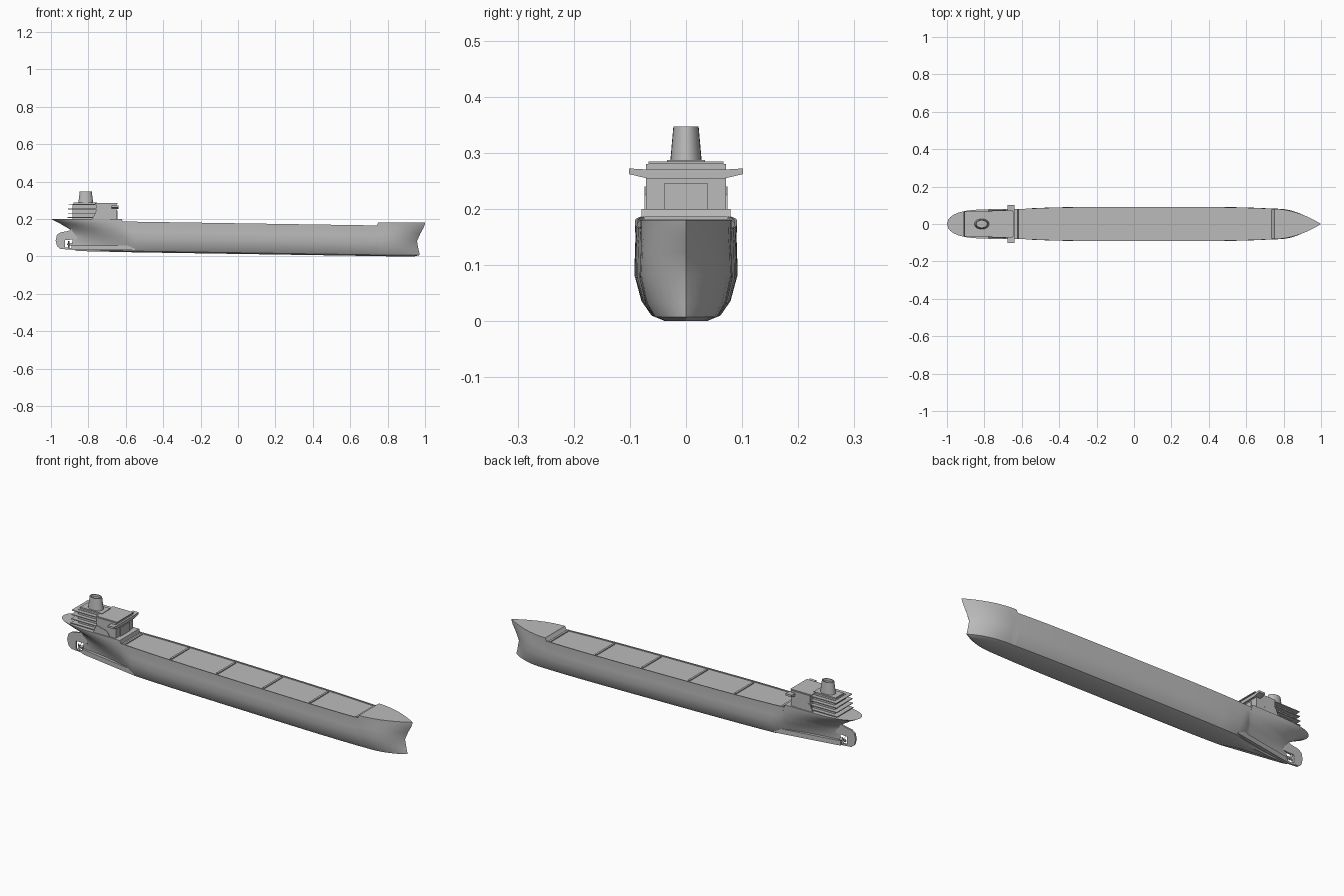
import bpy, bmesh, math
from mathutils import Matrix

cube = bpy.data.objects.get("Cube")
if cube:
    bpy.data.objects.remove(cube, do_unlink=True)

GREY = (0.5, 0.5, 0.5, 1)
grey = bpy.data.materials.new("plain_grey")
grey.use_nodes = True
grey.diffuse_color = GREY
grey.node_tree.nodes["Principled BSDF"].inputs["Base Color"].default_value = GREY


def finish(name, bm, smooth=False):
    bmesh.ops.remove_doubles(bm, verts=bm.verts, dist=1e-5)
    bmesh.ops.recalc_face_normals(bm, faces=bm.faces)
    mesh = bpy.data.meshes.new(name)
    bm.to_mesh(mesh)
    bm.free()
    mesh.materials.append(grey)
    obj = bpy.data.objects.new(name, mesh)
    bpy.context.collection.objects.link(obj)
    if smooth:
        bpy.ops.object.select_all(action='DESELECT')
        obj.select_set(True)
        bpy.context.view_layer.objects.active = obj
        bpy.ops.object.shade_smooth_by_angle(angle=math.radians(35))
    return obj


def prism(name, points, axis, lo, hi):
    """Extrude a 2D outline along one axis from lo to hi."""
    def place(p, d):
        c = list(p)
        c.insert(axis, d)
        return c
    bm = bmesh.new()
    a = [bm.verts.new(place(p, lo)) for p in points]
    b = [bm.verts.new(place(p, hi)) for p in points]
    bm.faces.new(a)
    bm.faces.new(b)
    for i in range(len(a)):
        j = (i + 1) % len(a)
        bm.faces.new((a[i], a[j], b[j], b[i]))
    return finish(name, bm)


def box(name, x0, x1, half, z0, z1):
    return prism(name, [(x0, -half), (x1, -half), (x1, half), (x0, half)], 2, z0, z1)


# Hull levels: height fraction, half beam, stem x, stern x, bow power, stern power, stern exponent
LEVELS = [
    (0.00, 0.045, 0.945, -0.86, 2.4, 0.9, 1.3),
    (0.04, 0.064, 0.972, -0.88, 2.5, 0.9, 1.3),
    (0.18, 0.080, 0.966, -0.89, 2.6, 0.9, 1.5),
    (0.45, 0.092, 0.957, -0.88, 2.6, 1.3, 1.1),
    (0.68, 0.091, 0.975, -0.90, 2.4, 2.2, 0.8),
    (0.85, 0.090, 0.992, -0.95, 2.1, 4.0, 0.6),
    (0.97, 0.091, 1.000, -0.99, 1.9, 6.0, 0.5),
    (1.00, 0.091, 1.000, -1.00, 1.9, 6.0, 0.5),
]
AFT, FORE, POOP = -0.55, 0.75, -0.62


def deck_z(x):
    if x < POOP:
        return 0.2
    return 0.18 if x > 0.745 else 0.186 - 0.0155 * (x + 0.6)


def keel_z(x):
    return max(0.0, 0.013 - 0.0155 * x)


def hull_section(region, s):
    """Half section from keel to deck, with a sunken deck behind the bulwark."""
    pts = []
    for f, beam, stem, stern, bow_p, aft_p, aft_e in LEVELS:
        if region == "bow":
            x, top, k = FORE + (stem - FORE) * s, FORE + (1 - FORE) * s, 1 - s ** bow_p
        elif region == "aft":
            x, top, k = AFT + (stern - AFT) * s, AFT - (1 + AFT) * s, (1 - s ** aft_p) ** aft_e
        else:
            x, top, k = s, s, 1
        mid = min(max(x, AFT - 0.06), FORE)
        z0 = keel_z(top)
        pts.append((x, beam * k * (1 - 0.55 * (mid - 0.08) ** 4), z0 + f * (deck_z(top) - z0)))
    x, y, z = pts[-1]
    drop = 0.005 if POOP < x < 0.742 else 0
    inner = max(0, y - 0.005)
    return pts + [(x, inner, z), (x, inner, z - drop)]


stations = [("aft", q) for q in (1, .985, .96, .92, .86, .78, .68, .56, .44, .32, .22, .16, .15, .07)]
stations += [("mid", AFT + i * 0.1) for i in range(13)]
stations += [("mid", 0.735), ("mid", 0.742)]
stations += [("bow", q) for q in (0, .12, .25, .4, .55, .7, .82, .91, .97, 1)]

bm = bmesh.new()
rings = []
for station in stations:
    half = hull_section(*station)
    loop = half + [(x, -y, z) for x, y, z in reversed(half)]
    rings.append([bm.verts.new(p) for p in loop])
for a, b in zip(rings, rings[1:]):
    for i in range(len(a)):
        j = (i + 1) % len(a)
        bm.faces.new((a[i], a[j], b[j], b[i]))
bmesh.ops.dissolve_degenerate(bm, dist=1e-5, edges=bm.edges)
finish("hull", bm, smooth=True)

# Cross dividers between the five cargo hatches
for i in range(6):
    x = -0.6 + i * 0.266
    z = deck_z(x)
    box("hatch_divider", x - 0.005, x + 0.005, 0.074, z - 0.008, z)

# Tapered skeg shelf and shaft under the stern
prism("skeg_shelf", [(-0.55, -0.066), (-0.55, 0.066), (-0.87, 0.012), (-0.89, 0.006),
                     (-0.89, -0.006), (-0.87, -0.012)], 2, 0.033, 0.058)

# Rudder with its horn joined to the hull
prism("rudder", [(-0.925, 0.045), (-0.95, 0.04), (-0.968, 0.055), (-0.975, 0.085), (-0.968, 0.115),
                 (-0.95, 0.128), (-0.91, 0.135), (-0.87, 0.15), (-0.86, 0.09), (-0.925, 0.088)],
      1, -0.005, 0.005)
prism("rudder_sole", [(-0.95, 0.04), (-0.86, 0.033), (-0.86, 0.041), (-0.93, 0.048)], 1, -0.004, 0.004)

# Propeller: hub and four blades
bm = bmesh.new()
bmesh.ops.create_cone(bm, cap_ends=True, segments=12, radius1=0.007, radius2=0.004, depth=0.03,
                      matrix=Matrix.Translation((-0.9, 0, 0.064)) @ Matrix.Rotation(-math.pi / 2, 4, 'Y'))
for i in range(4):
    turn = Matrix.Rotation(math.pi / 4 + i * math.pi / 2, 4, 'X')
    blade = (Matrix.Translation((-0.905, 0, 0.064)) @ turn @ Matrix.Translation((0, 0, 0.012))
             @ Matrix.Rotation(0.6, 4, 'Z') @ Matrix.Diagonal((0.002, 0.011, 0.02, 1)))
    bmesh.ops.create_cube(bm, size=1, matrix=blade)
finish("propeller", bm)

# Accommodation block and bridge
box("front_step", -0.66, -0.625, 0.078, 0.17, 0.194)
box("bridge_house", -0.76, -0.65, 0.071, 0.19, 0.28)
box("front_panel", -0.651, -0.645, 0.039, 0.194, 0.245)
box("bridge_roof", -0.765, -0.645, 0.067, 0.28, 0.284)
for side in (-1, 1):
    prism("side_gusset", [(-0.78, 0.195), (-0.68, 0.195), (-0.7, 0.225), (-0.76, 0.24)],
          1, side * 0.068, side * 0.074)
prism("bridge_wings", [(-0.102, 0.262), (-0.068, 0.254), (0.068, 0.254), (0.102, 0.262),
                       (0.102, 0.272), (0.068, 0.27), (-0.068, 0.27), (-0.102, 0.272)], 0, -0.675, -0.64)

# Aft accommodation with open overhanging decks
box("aft_house", -0.885, -0.75, 0.046, 0.19, 0.28)
for i, z in enumerate((0.21, 0.232, 0.255, 0.278)):
    box("aft_deck", -0.912 + 0.002 * i, -0.755, 0.066, z - 0.004, z)
box("funnel_base", -0.88, -0.755, 0.034, 0.276, 0.287)

# Oval funnel with a hollow top
bm = bmesh.new()
loops = []
for rx, ry, z in ((0.04, 0.028, 0.285), (0.032, 0.0225, 0.347), (0.027, 0.018, 0.347), (0.027, 0.018, 0.335)):
    loops.append([bm.verts.new((-0.814 + rx * math.cos(t * math.tau / 24), ry * math.sin(t * math.tau / 24), z))
                  for t in range(24)])
for a, b in zip(loops, loops[1:]):
    for i in range(24):
        j = (i + 1) % 24
        bm.faces.new((a[i], a[j], b[j], b[i]))
bm.faces.new(loops[0])
bm.faces.new(loops[-1])
finish("funnel", bm, smooth=True)
